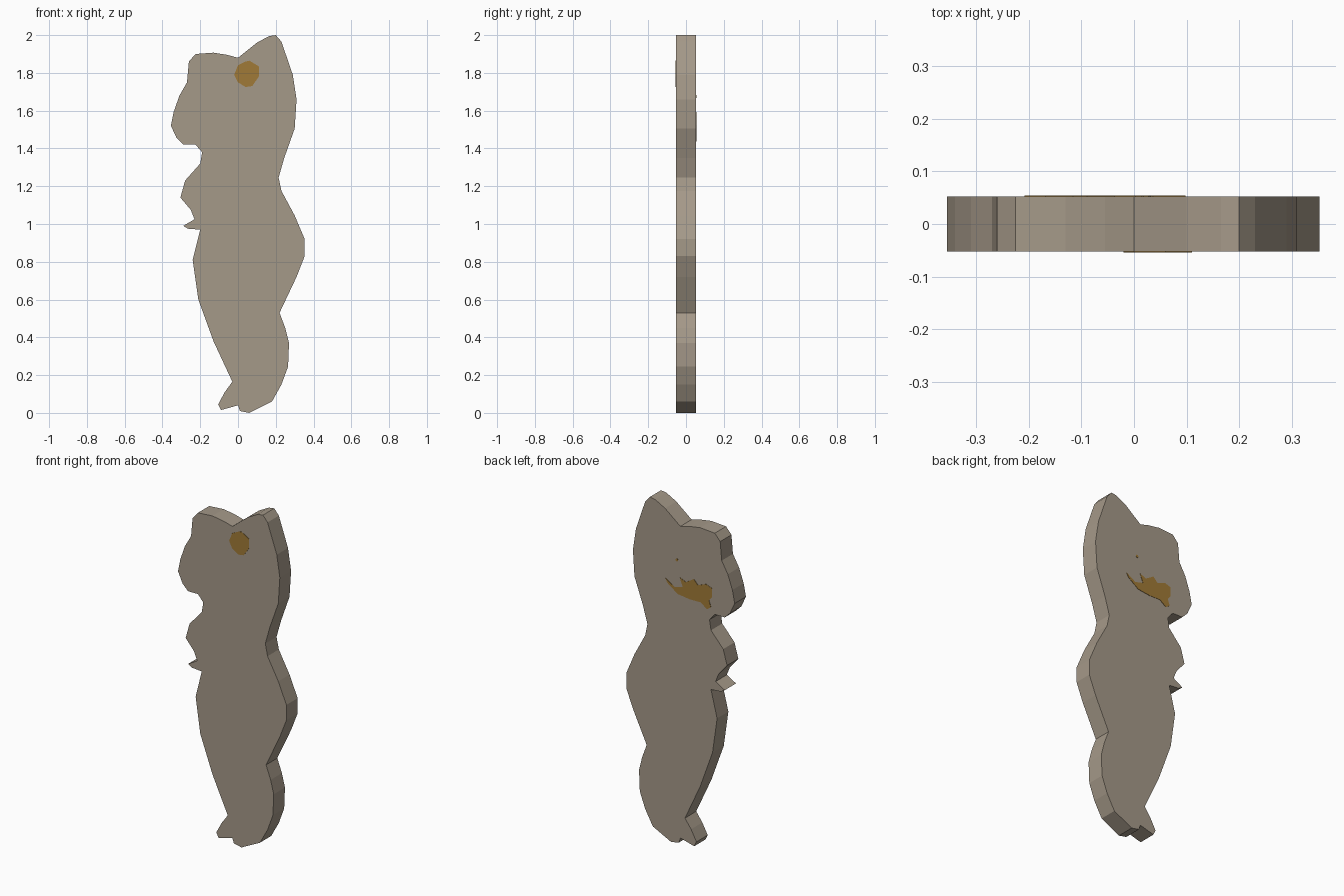
import bpy, bmesh, math

HALF = 0.0525    # half the board thickness
PLATE = 0.002    # painted patch thickness


def material(name, rgb):
    m = bpy.data.materials.new(name)
    m.diffuse_color = (*rgb, 1)
    return m


def slab(name, outline, y0, y1, mat):
    """Extrude an (x, z) outline from y0 to y1."""
    bm = bmesh.new()
    face = bm.faces.new([bm.verts.new((x, y0, z)) for x, z in outline])
    ext = bmesh.ops.extrude_face_region(bm, geom=[face], use_keep_orig=True)
    moved = [g for g in ext["geom"] if isinstance(g, bmesh.types.BMVert)]
    bmesh.ops.translate(bm, verts=moved, vec=(0, y1 - y0, 0))
    bmesh.ops.recalc_face_normals(bm, faces=bm.faces[:])
    mesh = bpy.data.meshes.new(name)
    bm.to_mesh(mesh)
    bm.free()
    mesh.materials.append(mat)
    ob = bpy.data.objects.new(name, mesh)
    bpy.context.collection.objects.link(ob)
    return ob


taupe = material("taupe", (0.376, 0.319, 0.25))
ochre = material("ochre", (0.352, 0.195, 0.038))

# Figure silhouette: left side from the ear tip down, then right side back up
left_side = [
    (0.20, 2.0), (0.165, 1.995), (0.10, 1.96), (0.0, 1.88), (-0.055, 1.895),
    (-0.13, 1.907), (-0.225, 1.90), (-0.26, 1.86), (-0.27, 1.75), (-0.31, 1.68),
    (-0.34, 1.595), (-0.355, 1.52), (-0.325, 1.455), (-0.29, 1.42), (-0.225, 1.42),
    (-0.19, 1.38), (-0.20, 1.32), (-0.28, 1.23), (-0.305, 1.14), (-0.25, 1.075),
    (-0.23, 1.025), (-0.29, 0.99), (-0.265, 0.975), (-0.20, 0.97), (-0.24, 0.81),
    (-0.21, 0.60), (-0.13, 0.38), (-0.03, 0.165), (-0.07, 0.11), (-0.105, 0.045),
    (-0.09, 0.015), (0.0, 0.04), (0.01, 0.01), (0.06, 0.0)]
right_side = [
    (0.18, 0.06), (0.23, 0.15), (0.265, 0.245), (0.27, 0.37), (0.25, 0.45),
    (0.22, 0.53), (0.31, 0.72), (0.353, 0.83), (0.353, 0.92), (0.30, 1.045),
    (0.23, 1.175), (0.215, 1.245), (0.245, 1.35), (0.30, 1.505), (0.31, 1.66),
    (0.29, 1.79), (0.23, 1.965)]
slab("figure_board", left_side + right_side, -HALF, HALF, taupe)

# Round painted patch on the front
front_patch = [(0.06, 1.865), (0.11, 1.835), (0.11, 1.78), (0.075, 1.73),
               (0.04, 1.725), (0.0, 1.75), (-0.02, 1.79), (0.0, 1.84), (0.04, 1.86)]
slab("front_patch", front_patch, -HALF - PLATE, -HALF, ochre)

# Ragged painted patch and small dot on the back
back_patch = [
    (0.098, 1.55), (0.036, 1.513), (-0.017, 1.527), (0.003, 1.578), (-0.037, 1.561),
    (-0.089, 1.593), (-0.116, 1.564), (-0.168, 1.584), (-0.208, 1.57), (-0.208, 1.517),
    (-0.188, 1.494), (-0.201, 1.456), (-0.175, 1.438), (-0.135, 1.468),
    (-0.063, 1.467), (0.016, 1.477), (0.082, 1.524)]
slab("back_patch", back_patch, HALF, HALF + PLATE, ochre)
dot = [(0.023 + 0.009 * math.cos(a * math.tau / 6), 1.676 + 0.009 * math.sin(a * math.tau / 6))
       for a in range(6)]
slab("back_dot", dot, HALF, HALF + PLATE, ochre)
